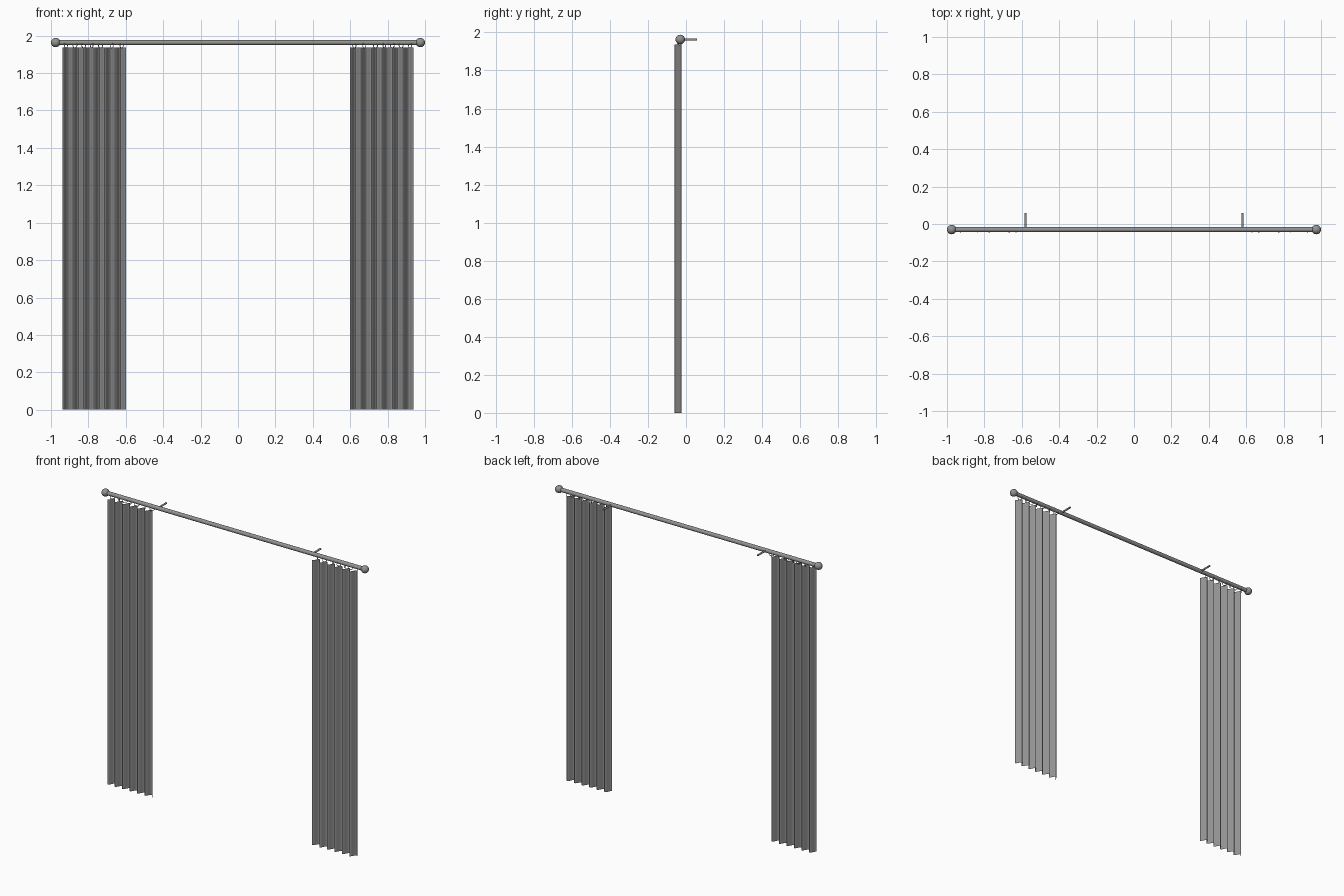
import bpy, bmesh, math

if "Cube" in bpy.data.objects:
    bpy.data.objects.remove(bpy.data.objects["Cube"])

ROD_Y, ROD_Z = -0.03, 1.963

# Dark grey for every part
grey = bpy.data.materials.new("dark_grey")
grey.diffuse_color = (0.29, 0.29, 0.29, 1)
grey.use_nodes = True
grey.node_tree.nodes["Principled BSDF"].inputs["Base Color"].default_value = grey.diffuse_color


def finish(obj, name):
    obj.name = name
    obj.data.materials.append(grey)
    bpy.ops.object.select_all(action='DESELECT')
    obj.select_set(True)
    bpy.context.view_layer.objects.active = obj
    bpy.ops.object.shade_smooth_by_angle(angle=math.radians(40))


def cylinder(name, radius, length, loc, rot, sides=24):
    bpy.ops.mesh.primitive_cylinder_add(vertices=sides, radius=radius, depth=length,
                                        location=loc, rotation=rot)
    finish(bpy.context.object, name)


def torus(name, major, minor, loc, rot):
    bpy.ops.mesh.primitive_torus_add(major_radius=major, minor_radius=minor,
                                     major_segments=24, minor_segments=8,
                                     location=loc, rotation=rot)
    finish(bpy.context.object, name)


def curtain(name, side):
    # Pleated sheet: a wavy line extruded upward, both ends folded to the front
    folds, steps = 6, 96
    bm = bmesh.new()
    columns = []
    for i in range(steps + 1):
        t = i / steps
        x = side * (0.60 + 0.338 * t)
        y = -0.042 - 0.018 * math.cos(2 * math.pi * folds * t)
        columns.append([bm.verts.new((x, y, z)) for z in (0.0, 1.936)])
    for a, b in zip(columns, columns[1:]):
        bm.faces.new((a[0], b[0], b[1], a[1]) if side > 0 else (b[0], a[0], a[1], b[1]))
    mesh = bpy.data.meshes.new(name)
    bm.to_mesh(mesh)
    bm.free()
    obj = bpy.data.objects.new(name, mesh)
    bpy.context.collection.objects.link(obj)
    finish(obj, name)


# Rod across the top
cylinder("rod", 0.0135, 1.93, (0, ROD_Y, ROD_Z), (0, math.pi / 2, 0))

ring_x = (0.622, 0.675, 0.735, 0.782, 0.825, 0.872, 0.920)
ring_turn = (40, -35, 50, -30, 45, -50, 35)
for side, label in ((-1, "left"), (1, "right")):
    # Ball finial
    bpy.ops.mesh.primitive_uv_sphere_add(segments=24, ring_count=16, radius=0.025,
                                         location=(side * 0.975, ROD_Y, ROD_Z),
                                         rotation=(0, math.pi / 2, 0))
    finish(bpy.context.object, label + "_finial")

    # Wall bracket peg
    cylinder(label + "_bracket", 0.006, 0.09, (side * 0.58, 0.014, ROD_Z),
             (math.pi / 2, 0, 0), 16)

    curtain(label + "_curtain", side)

    # Small rings under the rod that carry the curtain
    for i, (x, turn) in enumerate(zip(ring_x, ring_turn)):
        torus(f"{label}_ring_{i + 1}", 0.0145, 0.002,
              (side * x, ROD_Y - 0.003, ROD_Z - 0.014),
              (0, math.pi / 2, math.radians(turn) * side))
